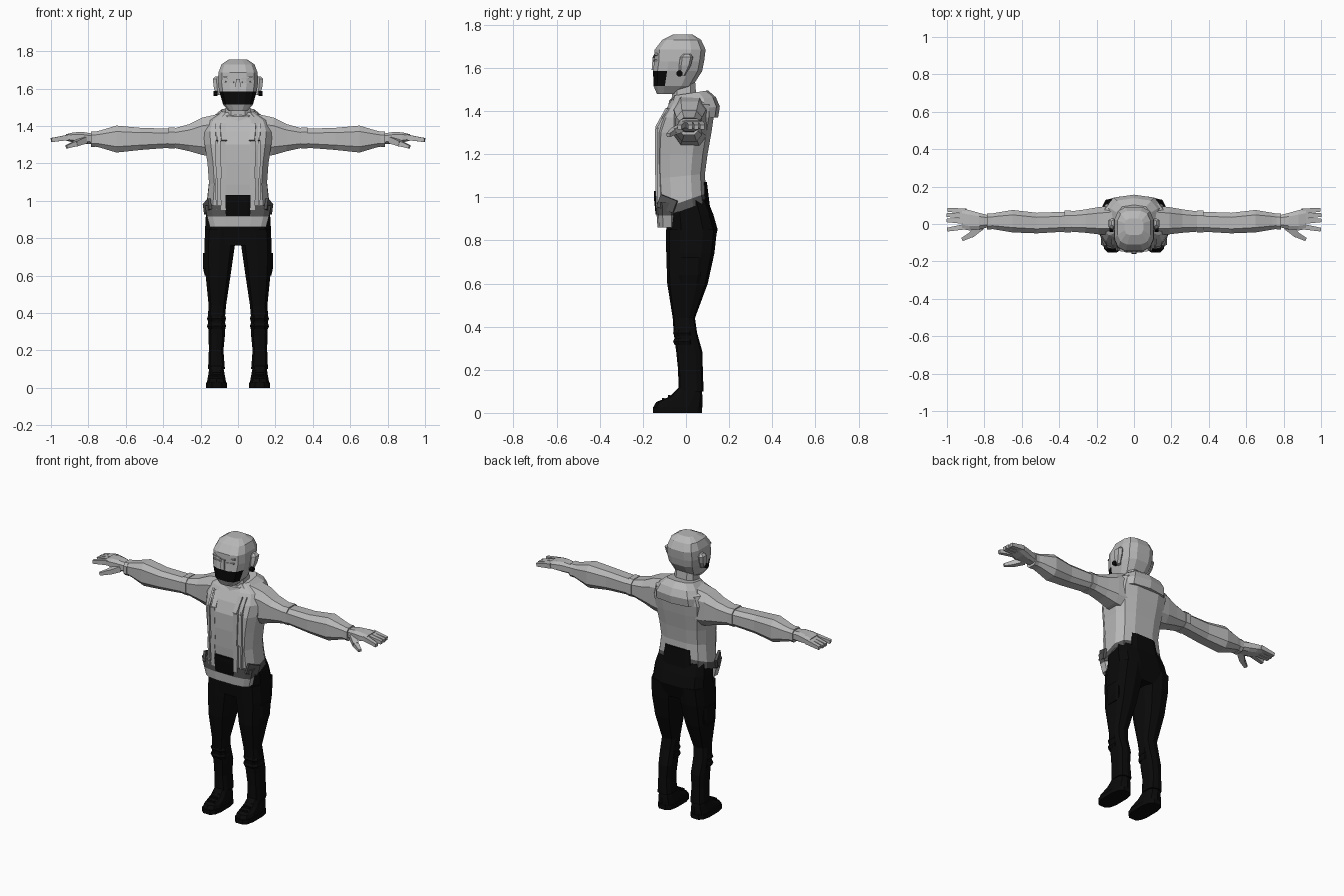
import bpy, bmesh, math
from mathutils import Vector


def material(name, c):
    m = bpy.data.materials.new(name)
    m.diffuse_color = (c, c, c, 1)
    return m


GREY = material("light grey", 0.48)
DARK = material("dark grey", 0.09)
BLACK = material("black", 0.003)


def finish(name, bm, mats, mirror, rule=None):
    bmesh.ops.recalc_face_normals(bm, faces=bm.faces)
    if rule:
        for f in bm.faces:
            f.material_index = rule(f.calc_center_median(), f.normal)
    me = bpy.data.meshes.new(name)
    bm.to_mesh(me)
    bm.free()
    for m in mats:
        me.materials.append(m)
    ob = bpy.data.objects.new(name, me)
    bpy.context.collection.objects.link(ob)
    if mirror:
        ob.modifiers.new("mirror", 'MIRROR')
    return ob


def loft(name, sections, mats, axis='z', n=8, power=0.65, mirror=False, rule=None):
    """Section: position, a0, a1, b0, b1, optional slope along b."""
    bm = bmesh.new()
    top = abs(math.cos(math.pi / n)) ** power
    rings = []
    for s in sections:
        p, a0, a1, b0, b1 = s[:5]
        k = s[5] if len(s) > 5 else 0
        ring = []
        for i in range(n):
            t = 2 * math.pi * (i + 0.5) / n
            u, v = (math.copysign(abs(w) ** power, w) / top for w in (math.cos(t), math.sin(t)))
            a = (a0 + a1) / 2 + u * (a1 - a0) / 2
            b = (b0 + b1) / 2 + v * (b1 - b0) / 2
            ring.append(bm.verts.new((a, b, p + k * b) if axis == 'z' else (p, a, b)))
        rings.append(ring)
    for r, q in zip(rings, rings[1:]):
        for i in range(n):
            j = (i + 1) % n
            bm.faces.new((r[i], r[j], q[j], q[i]))
    bm.faces.new(rings[0])
    bm.faces.new(rings[-1])
    return finish(name, bm, mats, mirror, rule)


def sym(z, hx, y0, y1, k=0):
    return (z, -hx, hx, y0, y1, k)


def bar(name, p, q, w, h, mat, mirror=True, taper=1.0):
    """Box from p to q, w wide and h high."""
    p, q = Vector(p), Vector(q)
    d = (q - p).normalized()
    side = d.cross(Vector((0, 0, 1)))
    if side.length < 0.3:
        side = Vector((1, 0, 0))
    side.normalize()
    up = side.cross(d)
    bm = bmesh.new()
    ends = []
    for c, s in ((p, 1), (q, taper)):
        ends.append([bm.verts.new(c + side * w / 2 * s * i + up * h / 2 * s * j)
                     for i, j in ((-1, -1), (1, -1), (1, 1), (-1, 1))])
    a, b = ends
    for i in range(4):
        j = (i + 1) % 4
        bm.faces.new((a[i], a[j], b[j], b[i]))
    bm.faces.new(a)
    bm.faces.new(b)
    return finish(name, bm, [mat], mirror)


# Head with a dark mouth covering
loft("head", [sym(1.48, .05, -.135, -.03), sym(1.515, .08, -.15, .03),
              sym(1.585, .10, -.153, .075), sym(1.63, .107, -.147, .084),
              sym(1.685, .105, -.145, .091), sym(1.73, .088, -.11, .07),
              sym(1.755, .05, -.06, .03)], [GREY, BLACK], n=12,
     rule=lambda c, n: int(1.515 < c.z < 1.585 and n.y < -.35))
loft("ear", [(1.565, .09, .118, -.03, -.005), (1.61, .095, .13, -.03, .02),
             (1.65, .095, .135, -.025, .03), (1.665, .1, .12, -.01, .02)],
     [GREY], n=6, mirror=True)
loft("earring", [(.11, -.044, -.016, 1.56, 1.588), (.13, -.044, -.016, 1.56, 1.588)],
     [BLACK], axis='x', power=1, mirror=True)
bar("eyebrow", (.018, -.146, 1.65), (.076, -.138, 1.664), .014, .008, GREY)
bar("eyelid", (.022, -.147, 1.633), (.07, -.140, 1.636), .012, .007, GREY)
bar("nose", (0, -.148, 1.65), (0, -.15, 1.59), .022, .014, GREY, False, 1.3)
loft("neck", [sym(1.36, .08, -.08, .06), sym(1.44, .07, -.066, .05),
              sym(1.54, .062, -.065, .042)], [GREY])

# Jacket body with a dark hem
loft("jacket", [sym(.945, .172, -.125, .098, .35), sym(.985, .167, -.13, .092, .35),
                sym(1.1, .155, -.14, .088, .1), sym(1.2, .163, -.143, .10),
                sym(1.3, .178, -.14, .118), sym(1.37, .185, -.115, .128),
                sym(1.43, .165, -.08, .125), sym(1.475, .09, -.05, .085)],
     [GREY, DARK], n=12, rule=lambda c, n: int(c.z < 1.0 and abs(n.z) < .6 and c.y > -.11))
loft("hood", [sym(1.37, .155, -.09, .145), sym(1.405, .15, -.085, .153, .1),
              sym(1.45, .125, -.07, .135, .1), sym(1.48, .088, -.06, .10, .15)],
     [GREY], n=10)
loft("collar", [sym(1.41, .085, -.088, .07, .25), sym(1.47, .078, -.075, .06, .25),
                sym(1.475, .066, -.065, .05, .25)], [GREY], n=10)

# Open front edges and seams of the jacket
for x0, x1, w in ((.075, .082, .03), (.112, .115, .012)):
    for (za, ya), (zb, yb) in (((.95, -.134), (1.12, -.138)), ((1.12, -.138), (1.32, -.138)),
                               ((1.32, -.138), (1.41, -.088))):
        off = .012 if x0 > .1 else .004
        bar("jacket_edge", (x0, ya + off, za), (x1, yb + off, zb), w, .018, GREY)

# Shirt tail, dark side pockets and buckle
loft("shirt_tail", [sym(.86, .15, -.132, -.04), sym(.915, .165, -.136, -.04),
                    sym(.975, .177, -.137, -.045)], [GREY, DARK], n=12,
     rule=lambda c, n: int(c.z > .916))
loft("belt_front", [sym(.92, .066, -.141, -.09), sym(1.0, .068, -.149, -.09),
                    sym(1.03, .066, -.149, -.09)], [BLACK], power=.3)
bar("pocket_flap", (.15, -.125, .985), (.178, -.05, .955), .015, .06, DARK)

# Trousers
loft("hips", [sym(.76, .165, -.085, .12), sym(.85, .176, -.09, .147),
              sym(.92, .172, -.09, .127), sym(.99, .158, -.09, .098)], [BLACK], n=12)
loft("waist_back", [sym(.95, .10, .02, .112), sym(1.07, .085, .02, .097)], [BLACK], power=.4)
loft("leg", [(.85, .004, .176, -.088, .14), (.74, .02, .18, -.088, .128),
             (.6, .04, .173, -.084, .098), (.44, .064, .157, -.06, .04),
             (.37, .07, .162, -.055, .05), (.28, .07, .157, -.043, .075),
             (.2, .078, .156, -.035, .076), (.1, .07, .16, -.032, .08)],
     [BLACK], n=10, mirror=True)
loft("thigh_pocket", [(.6, .12, .178, -.03, .06), (.64, .12, .187, -.035, .07),
                      (.72, .12, .187, -.035, .075)], [BLACK], power=.4, mirror=True)
for z in (.33, .37):
    loft("knee_fold", [(z - .015, .068, .16, -.052, .04), (z, .064, .166, -.06, .04),
                       (z + .015, .068, .16, -.054, .04)], [BLACK], mirror=True)

# Shoes
loft("sole", [(0, .06, .17, -.153, .074), (.028, .06, .17, -.153, .074)],
     [BLACK], n=12, mirror=True)
loft("shoe", [(.026, .064, .166, -.148, .072), (.05, .067, .163, -.135, .074),
              (.075, .072, .158, -.075, .074), (.12, .08, .152, -.03, .07)],
     [BLACK], n=10, mirror=True)
for i in range(3):
    y, z = -.105 + i * .028, .063 + i * .012
    bar("lace", (.09, y, z), (.14, y, z), .012, .014, BLACK)

# Sleeves with a stitched band and a cuff
loft("sleeve", [(.10, -.06, .10, 1.23, 1.465), (.19, -.055, .09, 1.245, 1.445),
                (.26, -.047, .078, 1.265, 1.41), (.35, -.04, .066, 1.285, 1.385),
                (.52, -.05, .06, 1.272, 1.39), (.65, -.045, .075, 1.258, 1.402),
                (.74, -.03, .06, 1.285, 1.375), (.785, -.022, .05, 1.295, 1.365)],
     [GREY], axis='x', mirror=True)
for x, w in ((.355, .017), (.775, .012)):
    y0, y1, z0, z1 = (-.045, .071, 1.28, 1.392) if x < .5 else (-.03, .055, 1.288, 1.37)
    loft("sleeve_band", [(x - w, y0, y1, z0, z1), (x + w, y0, y1, z0, z1)],
         [GREY], axis='x', mirror=True)

# Hands
loft("palm", [(.77, -.015, .045, 1.302, 1.358), (.83, -.03, .06, 1.305, 1.368),
              (.88, -.034, .074, 1.312, 1.366), (.92, -.028, .082, 1.322, 1.356)],
     [GREY], axis='x', mirror=True)
for y0, y1, x1 in ((-.014, -.03, .998), (.014, .02, 1.0), (.042, .048, 1.0), (.068, .076, .995)):
    bar("finger", (.90, y0, 1.34), (x1, y1, 1.325), .029, .03, GREY, taper=.7)
bar("thumb", (.82, -.015, 1.325), (.87, -.058, 1.305), .04, .035, GREY, taper=.8)
bar("thumb_tip", (.868, -.056, 1.306), (.917, -.082, 1.288), .03, .028, GREY, taper=.6)
